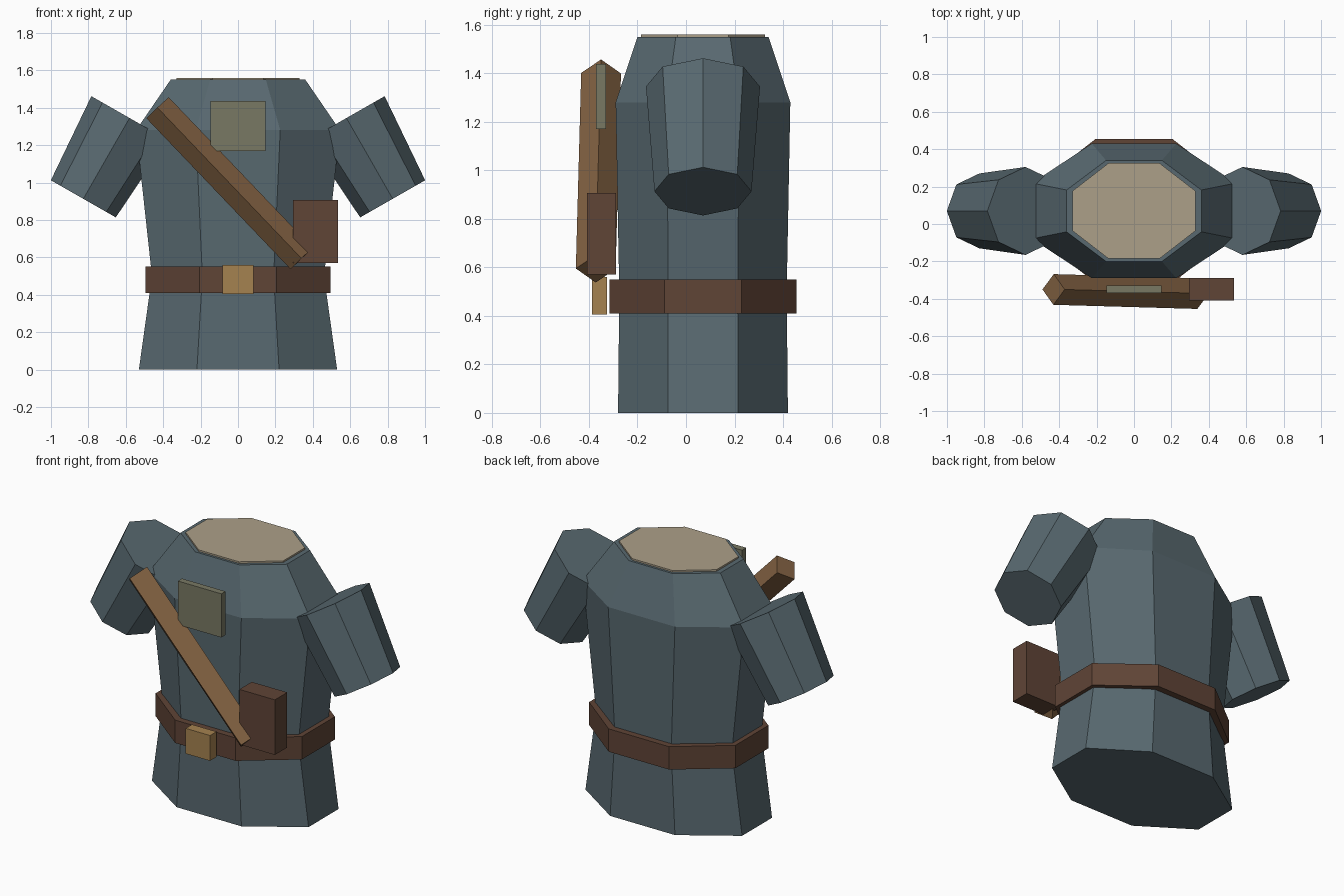
import bpy, bmesh
from math import cos, sin, pi
from mathutils import Vector

if "Cube" in bpy.data.objects:
    bpy.data.objects.remove(bpy.data.objects["Cube"])

CY = 0.07  # centre line of the body in y


def material(name, rgb):
    m = bpy.data.materials.new(name)
    m.diffuse_color = (*rgb, 1)
    m.use_nodes = True
    m.node_tree.nodes["Principled BSDF"].inputs["Base Color"].default_value = m.diffuse_color
    return m


CLOTH = material("slate_cloth", (0.098, 0.141, 0.162))
LEATHER = material("dark_leather", (0.115, 0.058, 0.037))
STRAP = material("tan_leather", (0.223, 0.12, 0.054))
BRASS = material("brass", (0.376, 0.223, 0.08))
PATCH = material("olive_patch", (0.19, 0.19, 0.127))
LINING = material("pale_lining", (0.413, 0.352, 0.25))


def skin_rings(name, rings, mat):
    """Closed, flat-shaded solid through a list of equal-length point rings."""
    bm = bmesh.new()
    loops = [[bm.verts.new(p) for p in ring] for ring in rings]
    n = len(loops[0])
    for a, b in zip(loops, loops[1:]):
        for i in range(n):
            j = (i + 1) % n
            bm.faces.new((a[i], a[j], b[j], b[i]))
    bm.faces.new(loops[0][::-1])
    bm.faces.new(loops[-1])
    bmesh.ops.recalc_face_normals(bm, faces=bm.faces)
    me = bpy.data.meshes.new(name)
    bm.to_mesh(me)
    bm.free()
    me.materials.append(mat)
    ob = bpy.data.objects.new(name, me)
    bpy.context.collection.objects.link(ob)
    return ob


def body_ring(z, hx, hy):
    """Octagon with flats facing front and sides; hx, hy are half widths."""
    k = 1 / cos(pi / 8)
    angles = [(i + 0.5) * pi / 4 for i in range(8)]
    return [(hx * k * cos(a), CY + hy * k * sin(a), z) for a in angles]


def prism(name, start, end, r1, r2, sides, mat):
    """Tapered prism between two points, one corner pointing along y."""
    p, q = Vector(start), Vector(end)
    axis = (q - p).normalized()
    u = axis.cross(Vector((0, 1, 0))).normalized()
    v = axis.cross(u)
    rings = [[c + r * (cos(2 * pi * i / sides) * u + sin(2 * pi * i / sides) * v)
              for i in range(sides)] for c, r in ((p, r1), (q, r2))]
    return skin_rings(name, rings, mat)


def box(name, x, y, z, mat):
    rings = [[(x[0], y[0], h), (x[1], y[0], h), (x[1], y[1], h), (x[0], y[1], h)] for h in z]
    return skin_rings(name, rings, mat)


# Tunic body, neck opening and belt
skin_rings("tunic", [body_ring(0, 0.53, 0.35), body_ring(0.5, 0.46, 0.345),
                     body_ring(1.28, 0.545, 0.36), body_ring(1.55, 0.36, 0.27)], CLOTH)
skin_rings("neck_opening", [body_ring(1.53, 0.33, 0.255), body_ring(1.56, 0.33, 0.255)], LINING)
skin_rings("belt", [body_ring(0.41, 0.495, 0.385), body_ring(0.55, 0.495, 0.385)], LEATHER)

# Short sleeves
for side, s in (("left", -1), ("right", 1)):
    prism(side + "_sleeve", (s * 0.58, CY, 1.345), (s * 0.827, CY, 0.913), 0.235, 0.2, 8, CLOTH)

# Diagonal strap, a diamond-section bar
prism("chest_strap", (-0.43, -0.35, 1.40), (0.34, -0.372, 0.594), 0.082, 0.082, 4, STRAP)

# Fittings on the front
box("buckle", (-0.082, 0.082), (-0.388, -0.326), (0.405, 0.56), BRASS)
box("pouch", (0.295, 0.535), (-0.408, -0.288), (0.57, 0.907), LEATHER)
box("chest_patch", (-0.148, 0.146), (-0.37, -0.33), (1.17, 1.437), PATCH)
